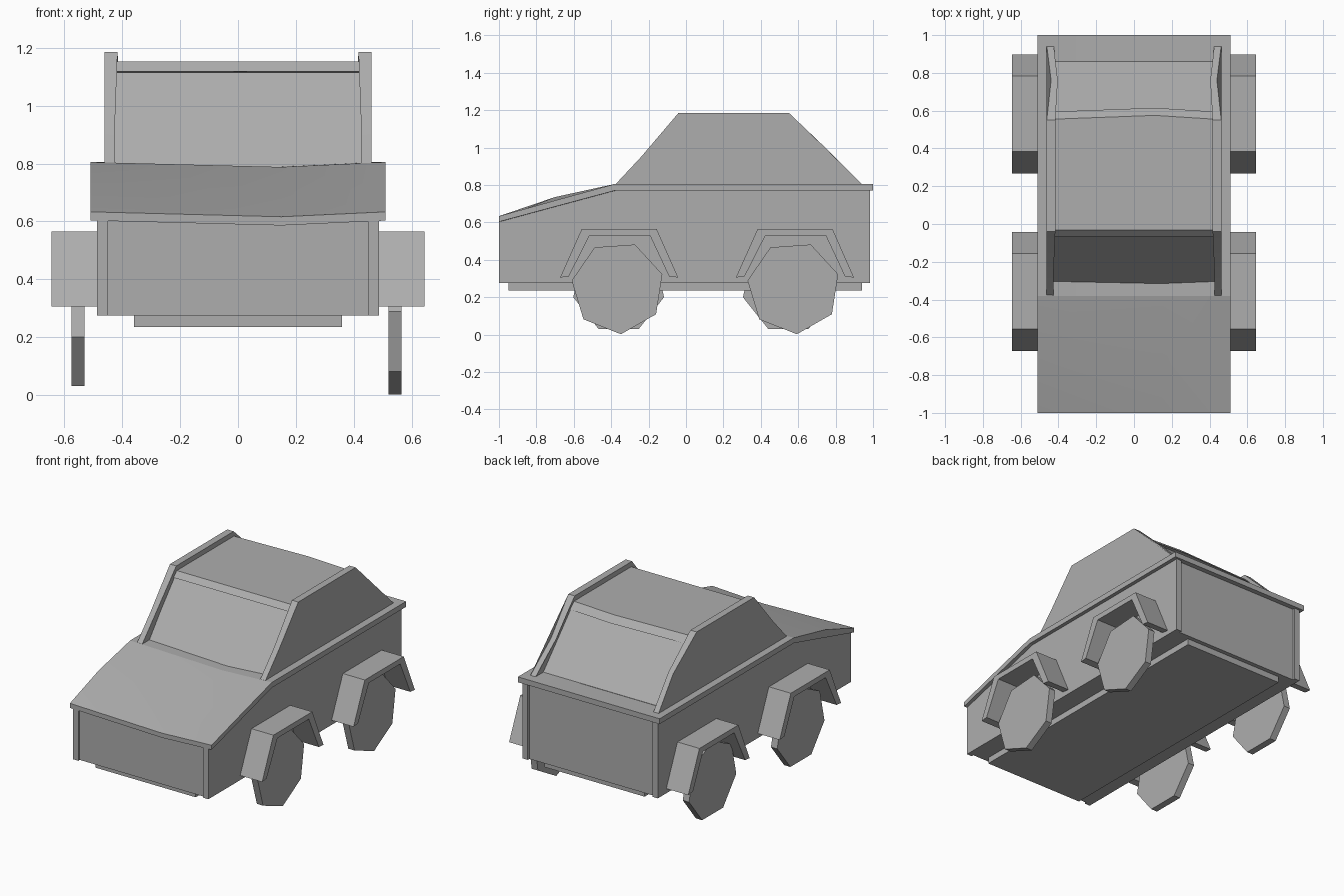
import bpy, bmesh, math

cube = bpy.data.objects.get("Cube")
if cube:
    bpy.data.objects.remove(cube, do_unlink=True)

GREY = (0.42, 0.42, 0.42, 1.0)
grey = bpy.data.materials.new("plain_grey")
grey.use_nodes = True
grey.diffuse_color = GREY
for node in grey.node_tree.nodes:
    if node.type == 'BSDF_PRINCIPLED':
        node.inputs["Base Color"].default_value = GREY


def prism(name, profile, xs, bend=None):
    """Sweep a (y, z) outline through the x stations; bend may move each point."""
    bm = bmesh.new()
    rings = []
    for x in xs:
        points = [(x, y, z) for y, z in profile]
        rings.append([bm.verts.new(bend(*p) if bend else p) for p in points])
    n = len(profile)
    for a, b in zip(rings, rings[1:]):
        for i in range(n):
            j = (i + 1) % n
            bm.faces.new((a[i], a[j], b[j], b[i]))
    bm.faces.new(rings[0])
    bm.faces.new(rings[-1])
    bmesh.ops.recalc_face_normals(bm, faces=bm.faces)
    for face in bm.faces:
        face.smooth = True
    mesh = bpy.data.meshes.new(name)
    bm.to_mesh(mesh)
    bm.free()
    # Blend only the gentle bends, keep every real edge crisp
    mesh.set_sharp_from_angle(angle=math.radians(8))
    mesh.materials.append(grey)
    obj = bpy.data.objects.new(name, mesh)
    bpy.context.scene.collection.objects.link(obj)


# Body: recessed core between two side panels
def body_outline(front, rear):
    return [(front, 0.275), (rear, 0.275), (rear, 0.772), (-0.38, 0.772), (front, 0.605)]


prism("body_core", body_outline(-0.985, 0.968), (-0.45, 0.45))
prism("floor_plate", [(-0.95, 0.235), (0.94, 0.235), (0.94, 0.285), (-0.95, 0.285)],
      (-0.36, 0.36))


# Hood and deck: one folded plate, dipping off centre and humped on the right edge
def bend_deck(x, y, z):
    if x == 0.15 and y < 0:
        z -= 0.017
    if x < 0 and y == -0.7 and z > 0.71:
        z += 0.018
    return x, y, z


prism("hood_and_deck", [(-1, 0.603), (-0.7, 0.684), (-0.38, 0.77), (1, 0.77),
                        (1, 0.805), (-0.38, 0.805), (-0.7, 0.717), (-1, 0.633)],
      (-0.51, 0.15, 0.51), bend_deck)


# Cabin: roof slab over the windscreen and rear window, between the side panels
def bend_roof(x, y, z):
    return x, y + (0.02 if x == 0.11 and y > 0.5 else 0), z


prism("windows", [(-0.33, 0.77), (-0.055, 1.115), (0.585, 1.115), (0.86, 0.805),
                  (0.86, 0.77)], (-0.425, 0.425))
prism("roof", [(-0.065, 1.118), (-0.033, 1.152), (0.555, 1.152), (0.595, 1.113)],
      (-0.425, 0.11, 0.425), bend_roof)


# Cabin sides pinch inward halfway down the rear slope
def bend_side(x, y, z):
    if y == 0.76:
        x *= 0.95
    elif z > 1.1 and abs(x) < 0.44:
        x *= 0.98
    return x, y, z


cabin_side = [(-0.38, 0.80), (-0.24, 0.95), (-0.04, 1.185), (0.55, 1.185),
              (0.76, 0.985), (0.945, 0.80)]

# Wheel arch band, drawn about the front axle
arch = [(-0.673, 0.305), (-0.557, 0.565), (-0.157, 0.565), (-0.042, 0.305),
        (-0.09, 0.31), (-0.193, 0.53), (-0.515, 0.53), (-0.627, 0.31)]


def heptagon(y, z, turn):
    angles = [math.radians(turn) + math.tau * i / 7 for i in range(7)]
    return [(y + 0.249 * math.cos(a), z + 0.249 * math.sin(a)) for a in angles]


# Paired parts; left wheels stand on a corner, right wheels on a flat
for side, s in (("left", 1), ("right", -1)):
    prism(side + "_body_panel", body_outline(-1, 0.985), (s * 0.45, s * 0.487))
    prism(side + "_cabin_panel", cabin_side, (s * 0.425, s * 0.462), bend_side)
    for place, shift in (("front", 0), ("rear", 0.94)):
        prism(f"{place}_{side}_arch", [(y + shift, z) for y, z in arch],
              (s * 0.48, s * 0.645))
        if s > 0:
            outline = heptagon(-0.365 + shift, 0.25, -86)
            wheel_x = (0.52, 0.565)
        else:
            outline = heptagon(-0.36 + shift * 0.965, 0.255, 90)
            wheel_x = (-0.53, -0.575)
        prism(f"{place}_{side}_wheel", outline, wheel_x)
